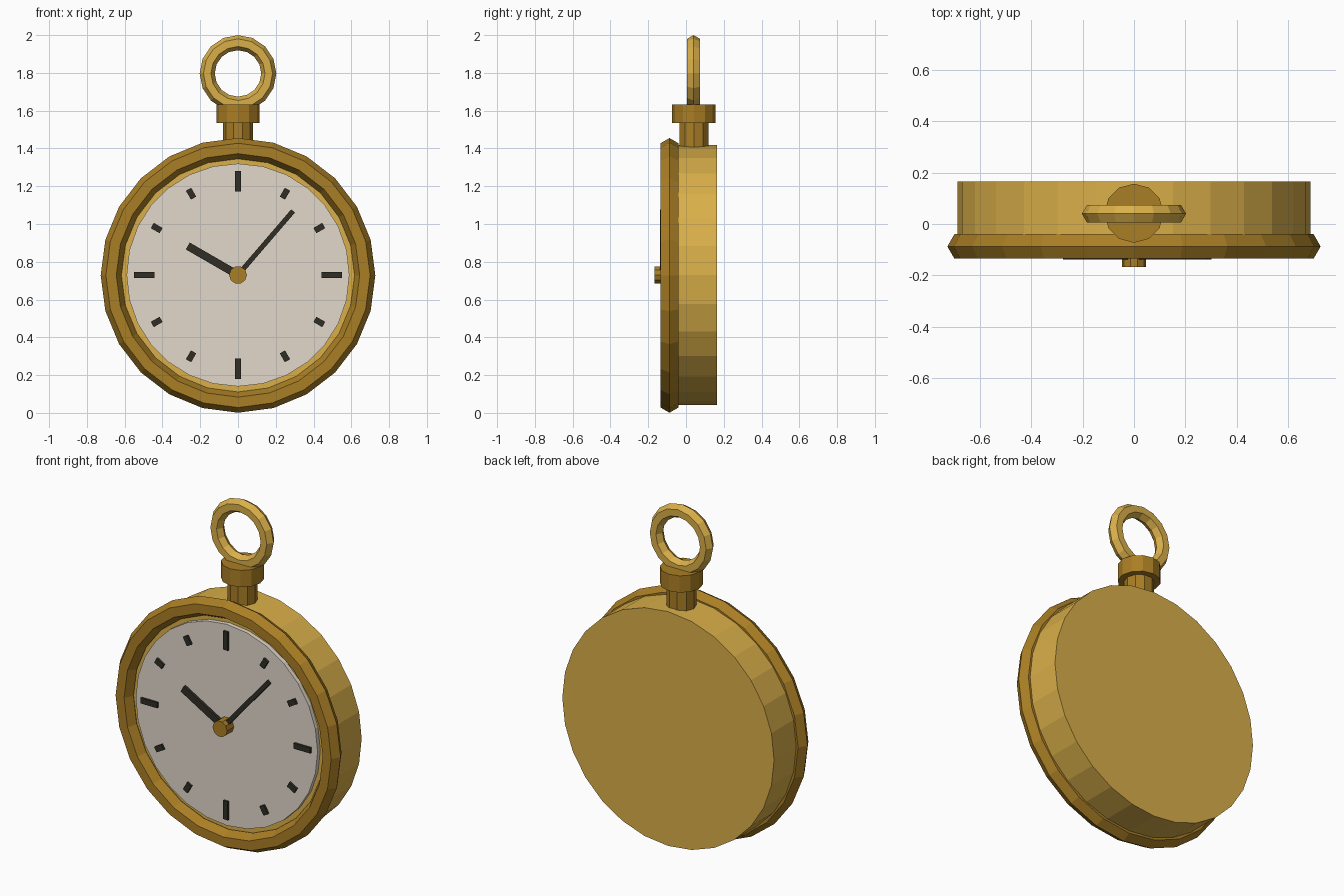
import bpy, bmesh
from math import pi, sin, cos, radians
from mathutils import Matrix, Vector

default = bpy.data.objects.get("Cube")
if default:
    bpy.data.objects.remove(default, do_unlink=True)


def material(name, rgb):
    m = bpy.data.materials.new(name)
    m.use_nodes = True
    m.diffuse_color = (*rgb, 1)
    bsdf = next(n for n in m.node_tree.nodes if n.type == 'BSDF_PRINCIPLED')
    bsdf.inputs["Base Color"].default_value = (*rgb, 1)
    return m


gold = material("light gold", (0.70, 0.43, 0.067))
bronze = material("dark gold", (0.40, 0.21, 0.018))
cream = material("dial cream", (0.77, 0.69, 0.60))
black = material("ink black", (0.031, 0.027, 0.018))

CENTRE = 0.73   # height of the dial centre
AXIS_Y = 0.042  # depth of the case centre


def finish(name, bm, mat):
    bmesh.ops.recalc_face_normals(bm, faces=bm.faces)
    mesh = bpy.data.meshes.new(name)
    bm.to_mesh(mesh)
    bm.free()
    mesh.materials.append(mat)
    obj = bpy.data.objects.new(name, mesh)
    bpy.context.collection.objects.link(obj)
    return obj


def disc(name, sides, radius, front, back, mat):
    """Cylinder along y around the dial centre, with a vertex at the top."""
    bm = bmesh.new()
    place = (Matrix.Translation((0, (front + back) / 2, CENTRE))
             @ Matrix.Rotation(pi / 2, 4, 'X') @ Matrix.Rotation(pi / 2, 4, 'Z'))
    bmesh.ops.create_cone(bm, cap_ends=True, segments=sides, radius1=radius,
                          radius2=radius, depth=back - front, matrix=place)
    return finish(name, bm, mat)


def post(name, sides, radius, low, high, mat):
    """Upright cylinder on the case axis, with a vertex towards y."""
    bm = bmesh.new()
    place = (Matrix.Translation((0, AXIS_Y, (low + high) / 2))
             @ Matrix.Rotation(pi / 2, 4, 'Z'))
    bmesh.ops.create_cone(bm, cap_ends=True, segments=sides, radius1=radius,
                          radius2=radius, depth=high - low, matrix=place)
    return finish(name, bm, mat)


def hoop(name, sides, major, minor, y, z, mat):
    """Ring facing the front with a hexagonal section."""
    bm = bmesh.new()
    rings = []
    for i in range(sides):
        a = 2 * pi * i / sides
        ring = []
        for j in range(6):
            b = pi * j / 3
            r = major + minor * cos(b)
            ring.append(bm.verts.new((r * cos(a), y + minor * sin(b), z + r * sin(a))))
        rings.append(ring)
    for i in range(sides):
        p, q = rings[i], rings[(i + 1) % sides]
        for j in range(6):
            k = (j + 1) % 6
            bm.faces.new((p[j], p[k], q[k], q[j]))
    return finish(name, bm, mat)


def radial_bar(name, degrees, inner, outer, width, front, back, mat):
    """Box along a clock direction, measured clockwise from the top."""
    bm = bmesh.new()
    size = Vector((width, back - front, outer - inner))
    place = (Matrix.Translation((0, (front + back) / 2, CENTRE))
             @ Matrix.Rotation(radians(degrees), 4, 'Y')
             @ Matrix.Translation((0, 0, (inner + outer) / 2))
             @ Matrix.Diagonal((*size, 1)))
    bmesh.ops.create_cube(bm, size=1, matrix=place)
    return finish(name, bm, mat)


# Case, rim and dial
disc("case", 28, 0.687, -0.08, 0.165, gold)
hoop("rim", 24, 0.672, 0.055, -0.0875, CENTRE - 0.002, bronze)
disc("dial", 28, 0.59, -0.105, -0.075, cream)

# Hour marks, longer at the quarters
for hour in range(12):
    half = 0.054 if hour % 3 == 0 else 0.027
    radial_bar(f"hour_mark_{hour}", 30 * hour, 0.497 - half, 0.497 + half,
               0.032, -0.118, -0.1, black)

# Hands and their pivot
radial_bar("hour_hand", -60, 0, 0.307, 0.042, -0.138, -0.122, black)
radial_bar("minute_hand", 40.7, 0, 0.447, 0.026, -0.138, -0.122, black)
disc("hand_pivot", 10, 0.047, -0.168, -0.1, bronze)

# Stem, crown and bow
post("stem", 10, 0.08, 1.39, 1.54, bronze)
post("crown", 12, 0.115, 1.535, 1.633, bronze)
hoop("bow", 16, 0.163, 0.04, 0.04, 1.797, gold)
